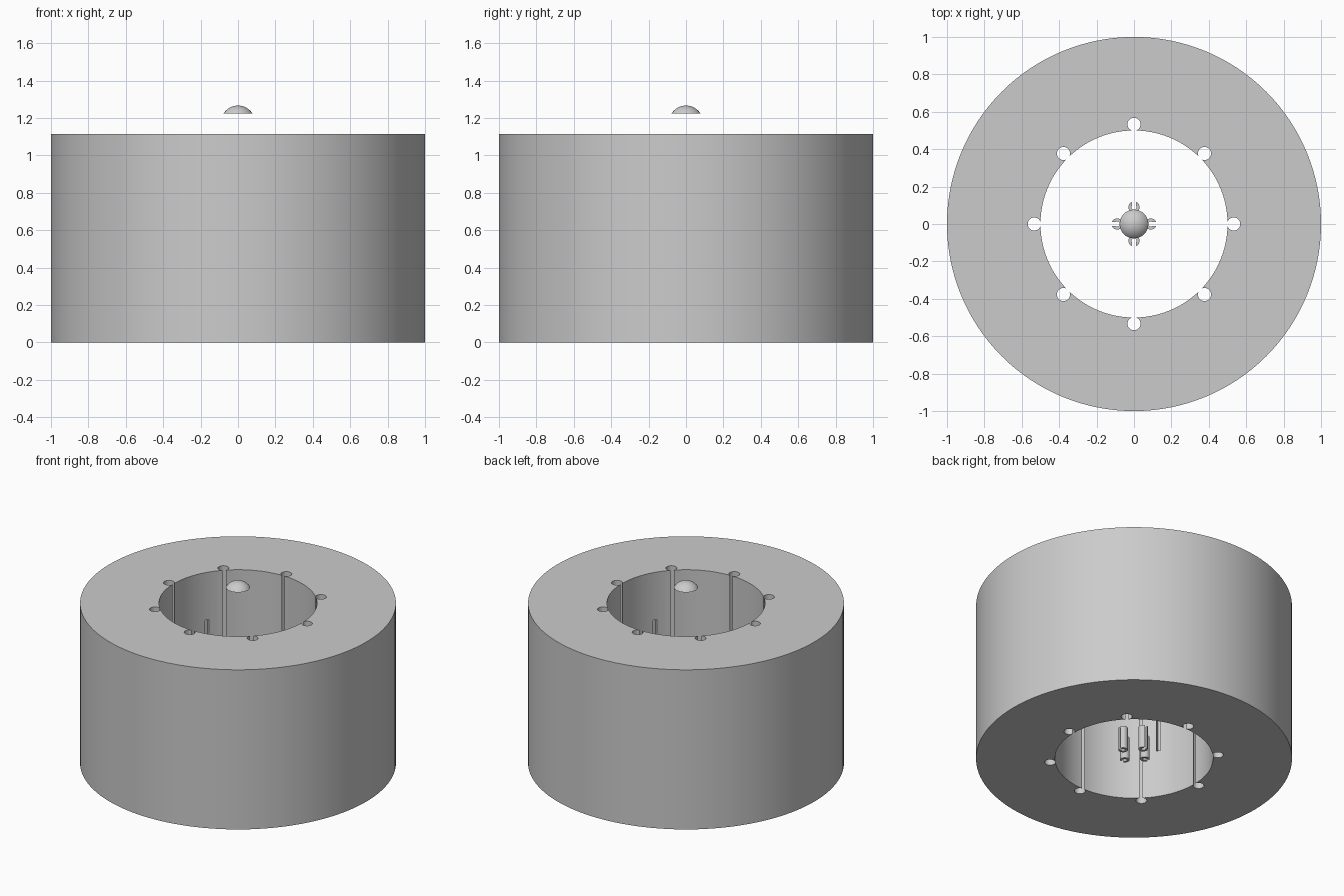
import bpy, bmesh
from math import sin, cos, pi, radians, asin
from mathutils import Matrix, Vector

cube = bpy.data.objects.get("Cube")
if cube:
    bpy.data.objects.remove(cube, do_unlink=True)

HEIGHT = 1.115

grey = bpy.data.materials.new("plain grey")
grey.use_nodes = True
grey.diffuse_color = (0.6, 0.6, 0.6, 1)
grey.node_tree.nodes["Principled BSDF"].inputs["Base Color"].default_value = (0.6, 0.6, 0.6, 1)


def finish(name, bm):
    bmesh.ops.recalc_face_normals(bm, faces=bm.faces)
    mesh = bpy.data.meshes.new(name)
    bm.to_mesh(mesh)
    bm.free()
    mesh.materials.append(grey)
    obj = bpy.data.objects.new(name, mesh)
    bpy.context.collection.objects.link(obj)
    return obj


def smooth(obj):
    bpy.ops.object.select_all(action='DESELECT')
    obj.select_set(True)
    bpy.context.view_layer.objects.active = obj
    bpy.ops.object.shade_smooth_by_angle(angle=radians(30))


def add_cylinder(bm, radius, z0, z1, segments, x=0, y=0):
    bmesh.ops.create_cone(bm, cap_ends=True, segments=segments, radius1=radius,
                          radius2=radius, depth=z1 - z0,
                          matrix=Matrix.Translation((x, y, (z0 + z1) / 2)))


def cut(obj, cutter):
    mod = obj.modifiers.new("cut", 'BOOLEAN')
    mod.operation = 'DIFFERENCE'
    mod.solver = 'EXACT'
    mod.object = cutter
    cutter.hide_render = True
    bpy.context.view_layer.objects.active = obj
    bpy.ops.object.modifier_apply(modifier=mod.name)
    bpy.data.objects.remove(cutter, do_unlink=True)


# Thick outer ring
bm = bmesh.new()
add_cylinder(bm, 1, 0, HEIGHT, 128)
ring = finish("outer_ring", bm)

# Central bore
bm = bmesh.new()
add_cylinder(bm, 0.5, -0.1, HEIGHT + 0.1, 96)
cut(ring, finish("bore_cutter", bm))

# Eight through holes along the bore edge
bm = bmesh.new()
for i in range(8):
    a = i * pi / 4
    add_cylinder(bm, 0.035, -0.1, HEIGHT + 0.1, 24, 0.533 * cos(a), 0.533 * sin(a))
cut(ring, finish("hole_cutter", bm))

# Four narrow upright slots in the bore wall
bm = bmesh.new()
for angle in (32, 148, 212, 328):
    bmesh.ops.create_cube(bm, size=1, matrix=Matrix.Rotation(radians(angle), 4, 'Z')
                          @ Matrix.Translation((0.49, 0, HEIGHT / 2))
                          @ Matrix.Diagonal((0.08, 0.028, 0.45, 1)))
cut(ring, finish("slot_cutter", bm))
smooth(ring)

# Four split tubes around the axis, opening outwards
OUTER, INNER, GAP = 0.03, 0.014, 0.01
for i, side in enumerate(("left", "back", "right", "front")):
    outline = []
    for radius, steps in ((OUTER, range(17)), (INNER, range(16, -1, -1))):
        start = asin(GAP / radius)
        for s in steps:
            a = start + (2 * pi - 2 * start) * s / 16
            outline.append(Vector((0.09 + radius * cos(a), radius * sin(a), 0.03)))
    bm = bmesh.new()
    turn = Matrix.Rotation(i * pi / 2, 4, 'Z')
    n = 17
    verts = [bm.verts.new(turn @ p) for p in outline]
    for k in range(n - 1):
        bm.faces.new((verts[k], verts[k + 1], verts[-2 - k], verts[-1 - k]))
    up = bmesh.ops.extrude_face_region(bm, geom=bm.faces[:])
    bmesh.ops.translate(bm, vec=(0, 0, 0.16),
                        verts=[g for g in up["geom"] if isinstance(g, bmesh.types.BMVert)])
    smooth(finish(side + "_split_tube", bm))

# Shallow dome floating above the bore
BASE, RISE, RADIUS = 1.225, 0.042, 0.077
sphere = (RADIUS ** 2 + RISE ** 2) / (2 * RISE)
reach = asin(RADIUS / sphere)
bm = bmesh.new()
edge = [bm.verts.new((sphere * sin(reach * k / 8), 0,
                      BASE + RISE - sphere + sphere * cos(reach * k / 8))) for k in range(9)]
edge.append(bm.verts.new((0, 0, BASE)))
lines = [bm.edges.new(pair) for pair in zip(edge, edge[1:])]
bmesh.ops.spin(bm, geom=edge + lines, cent=(0, 0, 0), axis=(0, 0, 1),
               angle=2 * pi, steps=32, use_duplicate=False)
bmesh.ops.remove_doubles(bm, verts=bm.verts, dist=0.0001)
smooth(finish("dome_cap", bm))
